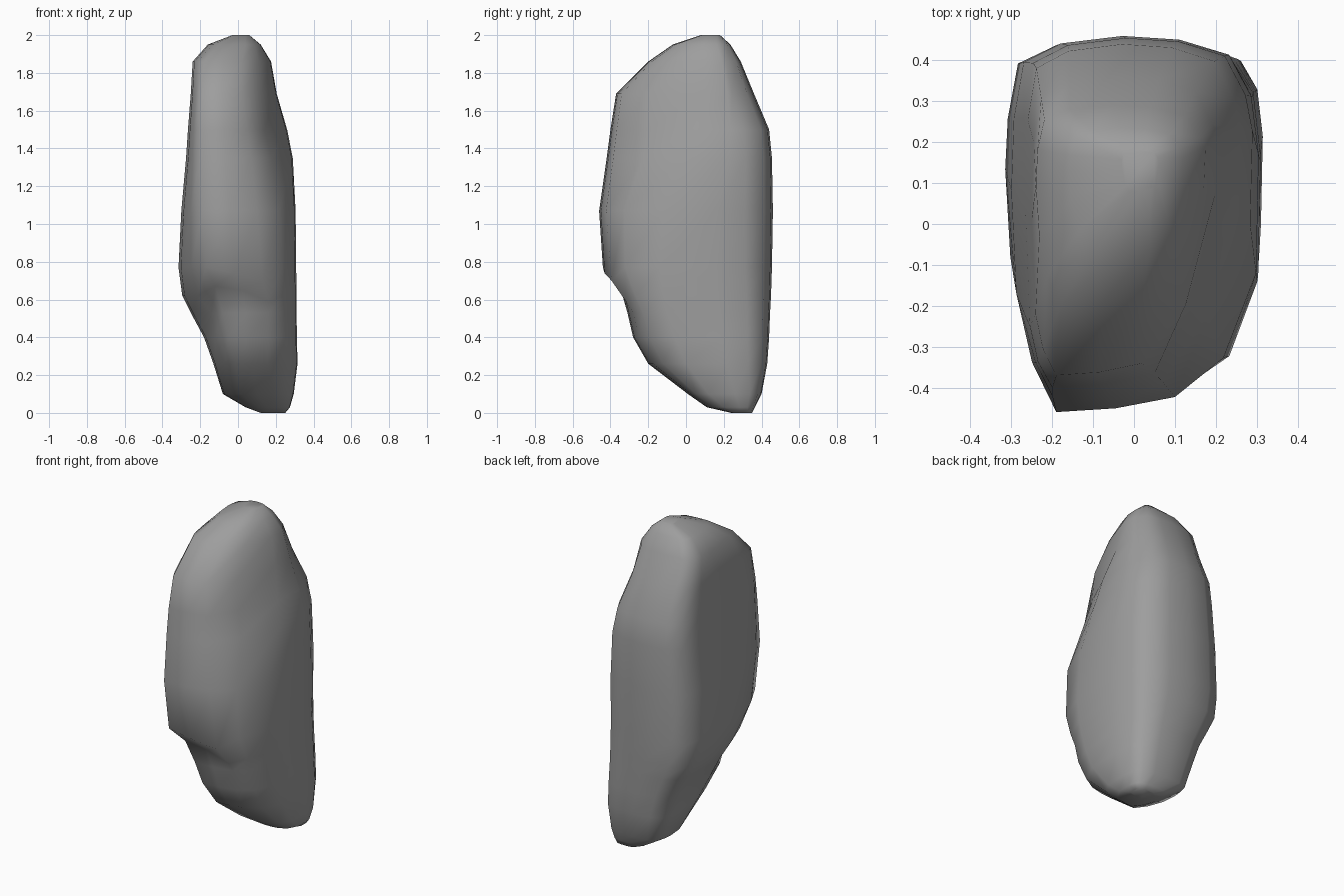
import bpy, bmesh

# Horizontal slices: z, left x, right x, front y, back y,
# front face x range, y where right / left flanks begin
SLICES = [
    (0.00, 0.12, 0.25, 0.24, 0.35, 0.15, 0.21, 0.27, 0.28),
    (0.03, 0.04, 0.275, 0.11, 0.365, 0.11, 0.20, 0.20, 0.23),
    (0.10, -0.08, 0.295, 0.01, 0.40, 0.01, 0.19, 0.12, 0.17),
    (0.26, -0.13, 0.315, -0.20, 0.43, -0.01, 0.16, 0.00, 0.06),
    (0.40, -0.18, 0.312, -0.28, 0.44, -0.05, 0.16, -0.06, 0.00),
    (0.53, -0.25, 0.31, -0.31, 0.445, -0.08, 0.16, -0.10, 0.00),
    (0.62, -0.295, 0.31, -0.36, 0.45, -0.12, 0.16, -0.12, -0.04),
    (0.77, -0.315, 0.308, -0.44, 0.455, -0.17, 0.13, -0.14, -0.08),
    (1.07, -0.30, 0.305, -0.46, 0.46, -0.19, 0.10, -0.12, -0.17),
    (1.35, -0.275, 0.29, -0.42, 0.455, -0.20, 0.07, 0.00, -0.23),
    (1.50, -0.265, 0.26, -0.40, 0.44, -0.20, 0.05, 0.03, -0.25),
    (1.69, -0.25, 0.205, -0.37, 0.36, -0.19, 0.02, 0.08, -0.22),
    (1.86, -0.24, 0.175, -0.20, 0.29, -0.18, 0.02, 0.09, -0.03),
    (1.95, -0.16, 0.12, -0.07, 0.235, -0.10, 0.04, 0.09, 0.06),
    (2.00, -0.03, 0.06, 0.08, 0.18, -0.01, 0.04, 0.11, 0.11),
]


def slice_points(z, xl, xr, yf, yb, fl, fr, yr, yl):
    """Rounded, lopsided stone outline, anticlockwise from front left."""
    w, d = xr - xl, yb - yf
    pts = [
        (fl, yf),
        ((fl + fr) / 2, yf + 0.01 * d),
        (fr, yf + 0.04 * d),
        (fr + 0.58 * (xr - fr), yf + 0.39 * (yr - yf)),
        (xr - 0.01 * w, yr),
        (xr, yr + 0.5 * (yb - yr)),
        (xr - 0.03 * w, yb - 0.16 * d),
        (xr - 0.12 * w, yb - 0.05 * d),
        (xr - 0.32 * w, yb - 0.01 * d),
        (xl + 0.45 * w, yb),
        (xl + 0.20 * w, yb - 0.02 * d),
        (xl + 0.05 * w, yb - 0.07 * d),
        (xl + 0.01 * w, yb - 0.22 * d),
        (xl, yl + 0.4 * (yb - yl)),
        (xl + 0.02 * w, yl),
        (xl + 0.46 * (fl - xl), yl + 0.58 * (yf - yl)),
    ]
    return [(x, y, z) for x, y in pts]


# Stone body lofted through the slices
bm = bmesh.new()
rings = [[bm.verts.new(p) for p in slice_points(*s)] for s in SLICES]
for a, b in zip(rings, rings[1:]):
    n = len(a)
    for i in range(n):
        j = (i + 1) % n
        bm.faces.new((a[i], a[j], b[j], b[i]))
bm.faces.new(rings[0][::-1])
bm.faces.new(rings[-1])

# Chips: right front shoulder, notch under the left bulge, tilted front ledge
for ring, i, dx, dy, dz in (
        (9, 3, -0.02, 0.03, 0), (10, 3, -0.03, 0.03, 0),
        (5, 15, 0.03, 0.03, 0), (6, 0, 0, 0.01, 0.05),
        (6, 1, 0, 0.01, 0.03), (6, 2, 0, 0.01, -0.03),
        (7, 2, 0, 0.01, -0.07), (7, 1, 0, 0, -0.03)):
    v = rings[ring][i].co
    v.x, v.y, v.z = v.x + dx, v.y + dy, v.z + dz

bmesh.ops.recalc_face_normals(bm, faces=bm.faces)
for f in bm.faces:
    f.smooth = True
mesh = bpy.data.meshes.new("rock")
bm.to_mesh(mesh)
bm.free()
rock = bpy.data.objects.new("rock", mesh)
bpy.context.collection.objects.link(rock)

# Dark grey stone
stone = bpy.data.materials.new("stone")
stone.diffuse_color = (0.34, 0.34, 0.34, 1)
mesh.materials.append(stone)
